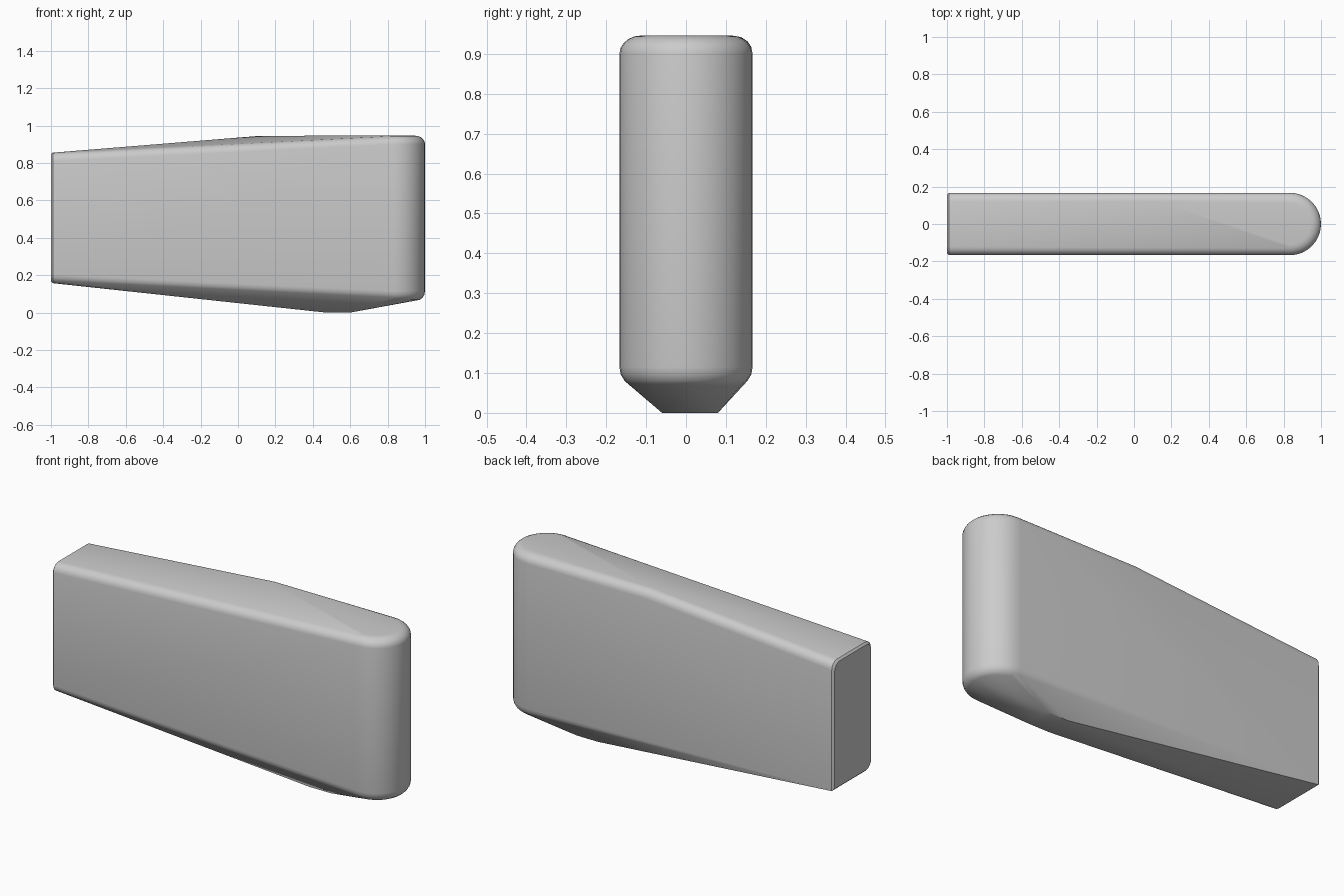
import bpy, bmesh, math

cube = bpy.data.objects.get("Cube")
if cube:
    bpy.data.objects.remove(cube)

grey = bpy.data.materials.new("plain grey")
grey.use_nodes = True
colour = (0.6, 0.6, 0.6, 1)
grey.diffuse_color = colour
grey.node_tree.nodes["Principled BSDF"].inputs["Base Color"].default_value = colour

HALF = 0.167
points = []


def corner(x, y, z, r, sy, sz, steps=4):
    """Rounded corner of a cross-section, r being its radius."""
    for i in range(steps + 1):
        a = math.pi / 2 * i / steps
        points.append((x, y - sy * r * (1 - math.cos(a)), z - sz * r * (1 - math.sin(a))))


def nose_ring(z, inset, steps=16):
    """Half circle of the rounded end at one height."""
    r = HALF - inset
    for i in range(steps + 1):
        a = math.pi * (i / steps - 0.5)
        points.append((1 - HALF + r * math.cos(a), r * math.sin(a), z))


# Flat end: outer section plus a slightly smaller end face
for x, d in ((-1, 0.01), (-0.99, 0)):
    for side in (-1, 1):
        corner(x, side * (HALF - d), 0.855 - d, 0.045, side, 1)
    corner(x, d - HALF, 0.157 + d, 0.045, -1, -1)
    points.append((x, HALF - d, 0.157 + d))

# Kink in the back top edge
corner(0.12, HALF, 0.945, 0.045, 1, 1)

# Rounded end with filleted rims
for i in range(6):
    a = math.pi / 2 * i / 5
    nose_ring(0.9 + 0.046 * math.sin(a), 0.055 * (1 - math.cos(a)))
for i in range(4):
    a = math.pi / 3 * i / 3
    nose_ring(0.115 - 0.054 * math.sin(a), 0.055 * (1 - math.cos(a)))

# Keel flat on the underside
for x in (0.47, 0.6):
    points += [(x, -0.06, 0), (x, 0.08, 0)]

bm = bmesh.new()
for p in points:
    bm.verts.new(p)
hull = bmesh.ops.convex_hull(bm, input=bm.verts)
spare = {v for v in hull["geom_interior"] + hull["geom_unused"]
         if isinstance(v, bmesh.types.BMVert) and not v.link_faces}
bmesh.ops.delete(bm, geom=list(spare), context="VERTS")
bmesh.ops.dissolve_limit(bm, angle_limit=math.radians(0.5), verts=bm.verts, edges=bm.edges)
bmesh.ops.recalc_face_normals(bm, faces=bm.faces)

mesh = bpy.data.meshes.new("tapered_block")
bm.to_mesh(mesh)
bm.free()
mesh.materials.append(grey)
block = bpy.data.objects.new("tapered_block", mesh)
bpy.context.collection.objects.link(block)
bpy.ops.object.select_all(action="DESELECT")
block.select_set(True)
bpy.context.view_layer.objects.active = block
bpy.ops.object.shade_smooth_by_angle(angle=math.radians(30))
